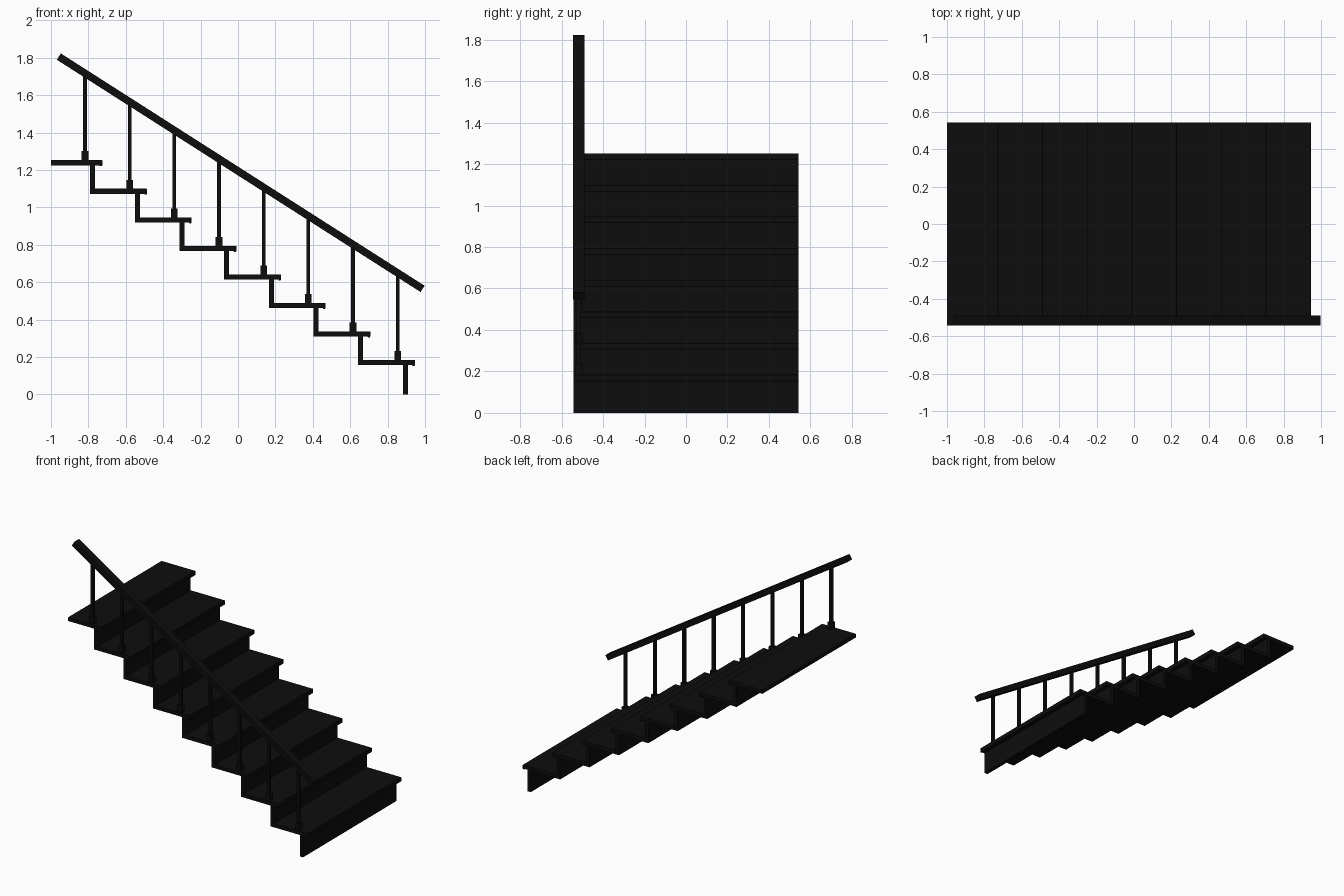
import bpy, math
from mathutils import Vector

if "Cube" in bpy.data.objects:
    bpy.data.objects.remove(bpy.data.objects["Cube"])

N, RUN, RISE = 8, 0.2388, 0.1525
Y0, Y1 = -0.542, 0.542
RAIL_Y = -0.517

mat = bpy.data.materials.new("black_paint")
mat.diffuse_color = (0.004, 0.004, 0.004, 1)
mat.use_nodes = True
mat.node_tree.nodes["Principled BSDF"].inputs["Base Color"].default_value = mat.diffuse_color


def extrude_xz(name, pts, y0, y1):
    """Closed x/z profile (counter-clockwise seen from the front) extruded along y."""
    n = len(pts)
    verts = [(x, y0, z) for x, z in pts] + [(x, y1, z) for x, z in pts]
    faces = [tuple(range(n)), tuple(reversed(range(n, 2 * n)))]
    faces += [(i, i + n, (i + 1) % n + n, (i + 1) % n) for i in range(n)]
    me = bpy.data.meshes.new(name)
    me.from_pydata(verts, [], faces)
    me.materials.append(mat)
    ob = bpy.data.objects.new(name, me)
    bpy.context.collection.objects.link(ob)
    return ob


def box(name, x0, x1, z0, z1, y0, y1):
    return extrude_xz(name, [(x0, z0), (x1, z0), (x1, z1), (x0, z1)], y0, y1)


# handrail, sloping with the stairs and cut square at both ends
a, b = Vector((-0.958, 1.806)), Vector((0.987, 0.564))
d = (b - a).normalized()
up = Vector((-d.y, d.x)) * 0.02
extrude_xz("handrail", [a - up, b - up, b + up, a + up], RAIL_Y - 0.027, RAIL_Y + 0.027)

for i in range(N):
    nose = -0.725 + RUN * i
    top = 1.252 - RISE * i
    under = top - 0.027
    left = max(-1.0, nose - 0.304)
    # tread with a small lip under the nosing
    extrude_xz(f"tread_{i + 1}", [
        (left, under), (nose - 0.016, under), (nose - 0.013, under - 0.005),
        (nose - 0.003, under - 0.005), (nose, under), (nose, top - 0.002),
        (nose - 0.002, top), (left, top)], Y0, Y1)
    # riser
    bottom = 0.0 if i == N - 1 else under - RISE
    box(f"riser_{i + 1}", nose - 0.065, nose - 0.039, bottom, under, Y0, Y1)
    # baluster and its foot block
    x = -0.818 + RUN * i
    rail_z = a.y + (x - a.x) * d.y / d.x
    box(f"baluster_{i + 1}", x - 0.010, x + 0.010, top, rail_z, RAIL_Y - 0.010, RAIL_Y + 0.010)
    f = 0.018
    box(f"baluster_foot_{i + 1}", x - f, x + f, top, top + 0.048, RAIL_Y - f, RAIL_Y + f)
